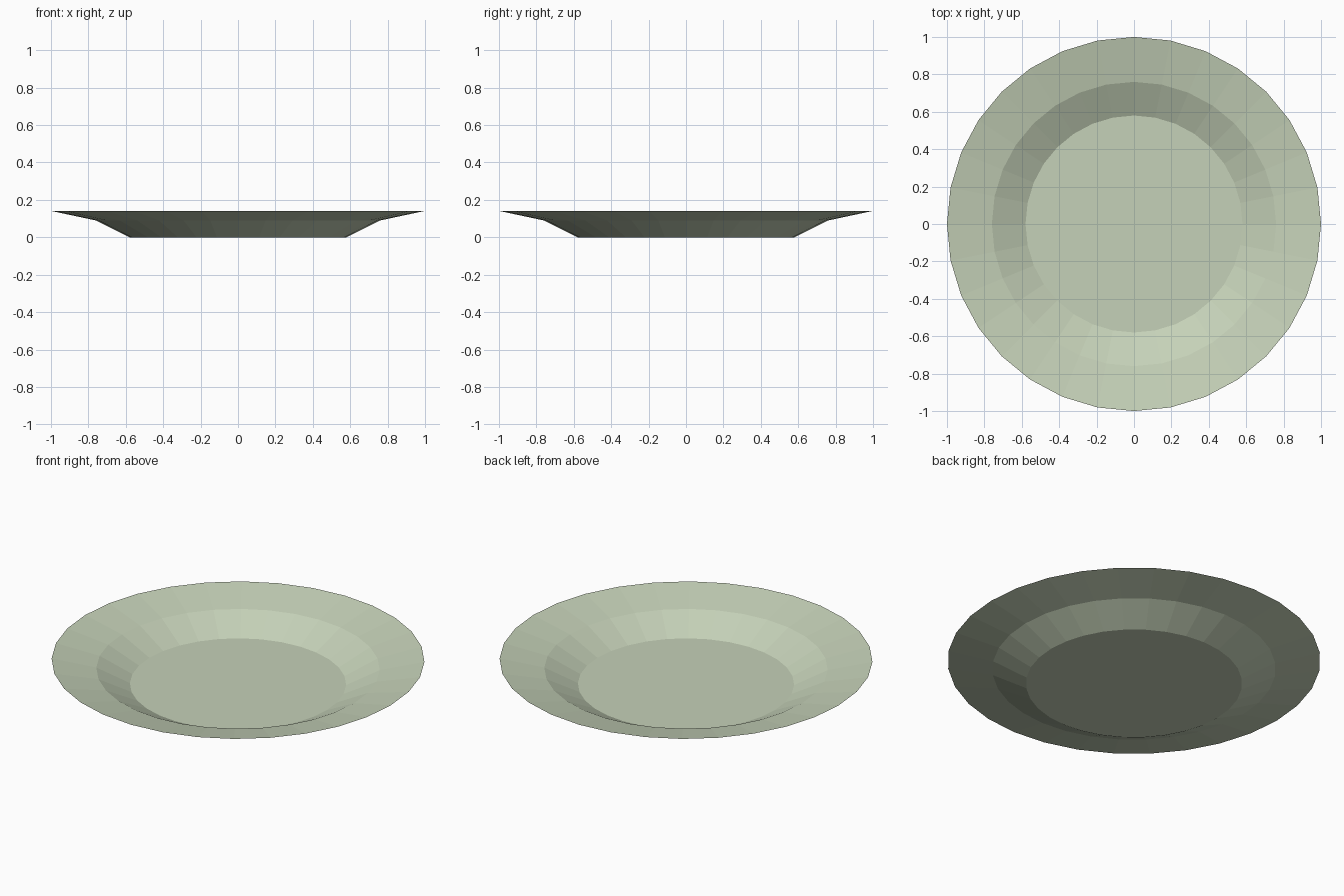
import bpy, bmesh
from mathutils import Matrix

if "Cube" in bpy.data.objects:
    bpy.data.objects.remove(bpy.data.objects["Cube"])

SIDES = 32
# Profile from floor edge to rim: (radius, height)
PROFILE = [(0.58, 0.0), (0.76, 0.09), (1.0, 0.141)]

bm = bmesh.new()

# Flat floor disc
floor = bmesh.ops.create_circle(bm, cap_ends=True, segments=SIDES, radius=PROFILE[0][0])
ring = list(bm.edges)

# Sloped wall and wide rim, each extruded from the previous ring
for (r0, z0), (r1, z1) in zip(PROFILE, PROFILE[1:]):
    geom = bmesh.ops.extrude_edge_only(bm, edges=ring)["geom"]
    verts = [g for g in geom if isinstance(g, bmesh.types.BMVert)]
    s = r1 / r0
    bmesh.ops.scale(bm, vec=(s, s, 1), verts=verts)
    bmesh.ops.translate(bm, vec=(0, 0, z1 - z0), verts=verts)
    new = set(verts)
    ring = [e for e in bm.edges if e.verts[0] in new and e.verts[1] in new]

# Eating surface faces up
bmesh.ops.recalc_face_normals(bm, faces=bm.faces)
if sum(f.normal.z for f in bm.faces) < 0:
    bmesh.ops.reverse_faces(bm, faces=bm.faces)

mesh = bpy.data.meshes.new("plate")
bm.to_mesh(mesh)
bm.free()
plate = bpy.data.objects.new("plate", mesh)
bpy.context.collection.objects.link(plate)

# Sage green glaze
glaze = bpy.data.materials.new("sage_glaze")
glaze.diffuse_color = (0.56, 0.64, 0.48, 1)
glaze.use_nodes = True
glaze.node_tree.nodes["Principled BSDF"].inputs["Base Color"].default_value = glaze.diffuse_color
mesh.materials.append(glaze)
